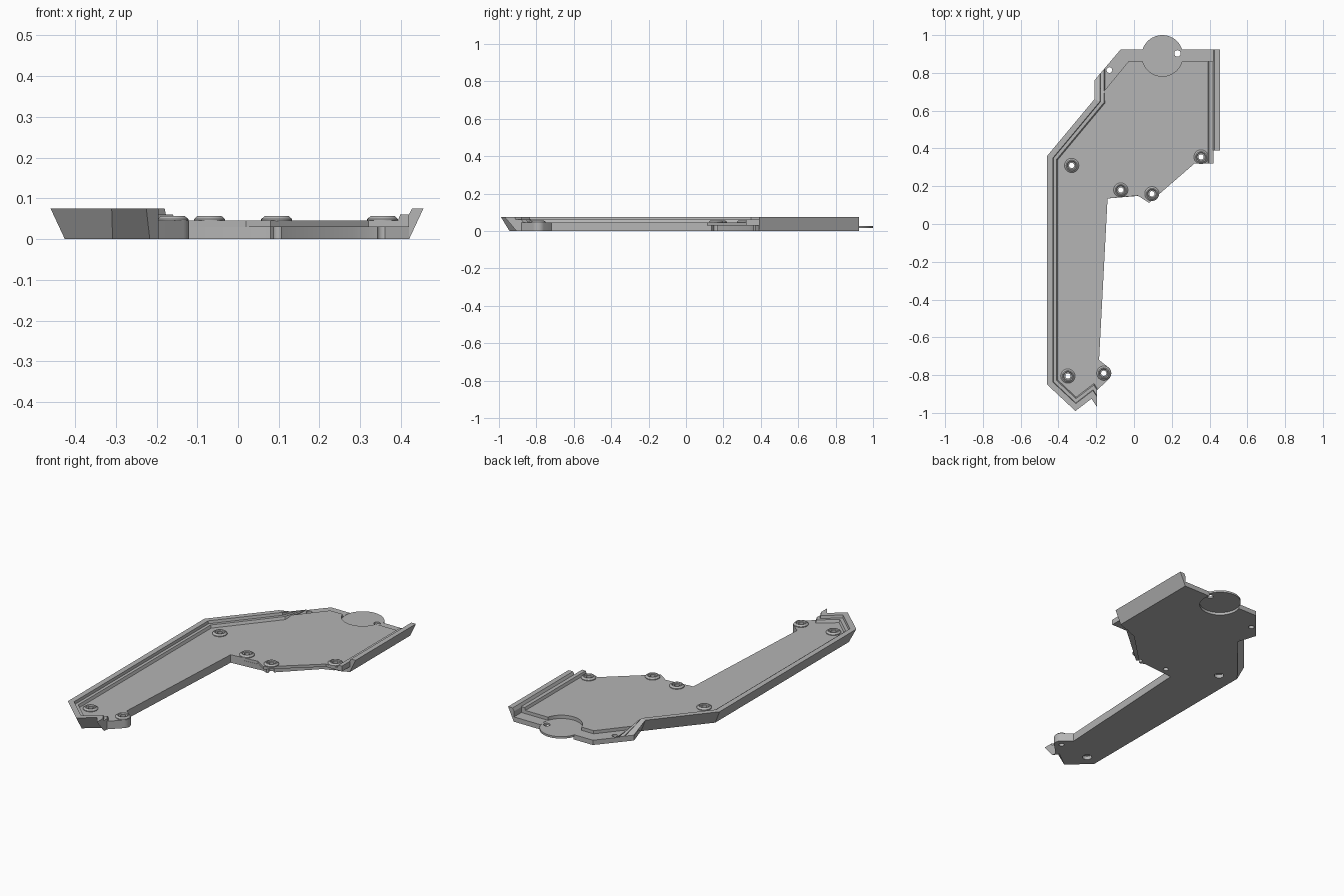
import bpy, bmesh, math
from mathutils import Vector

if "Cube" in bpy.data.objects:
    bpy.data.objects.remove(bpy.data.objects["Cube"], do_unlink=True)

grey = bpy.data.materials.new("plain grey")
grey.use_nodes = True
colour = (0.46, 0.46, 0.46, 1)
grey.diffuse_color = colour
grey.node_tree.nodes["Principled BSDF"].inputs["Base Color"].default_value = colour


def finish(name, bm):
    bmesh.ops.recalc_face_normals(bm, faces=bm.faces)
    me = bpy.data.meshes.new(name)
    bm.to_mesh(me)
    bm.free()
    me.materials.append(grey)
    ob = bpy.data.objects.new(name, me)
    bpy.context.collection.objects.link(ob)
    return ob


def loft(name, rings, caps=True, loop=False):
    """Join equal closed rings of points into a skin."""
    bm = bmesh.new()
    vs = [[bm.verts.new(p) for p in r] for r in rings]
    n = len(vs[0])
    pairs = list(zip(vs, vs[1:])) + ([(vs[-1], vs[0])] if loop else [])
    for a, b in pairs:
        for i in range(n):
            j = (i + 1) % n
            bm.faces.new((a[i], a[j], b[j], b[i]))
    if caps and not loop:
        bm.faces.new(vs[0])
        bm.faces.new(vs[-1])
    return finish(name, bm)


def slab(name, outline, z0, z1):
    return loft(name, [[(x, y, z) for x, y in outline] for z in (z0, z1)])


def circle(c, r, n=32):
    return [(c[0] + r * math.cos(math.tau * i / n),
             c[1] + r * math.sin(math.tau * i / n)) for i in range(n)]


def smooth(ob):
    bpy.ops.object.select_all(action='DESELECT')
    ob.select_set(True)
    bpy.context.view_layer.objects.active = ob
    bpy.ops.object.shade_smooth_by_angle(angle=math.radians(25))


def cut(targets, outline, z0=-1, z1=1):
    cutter = slab("cutter", outline, z0, z1)
    cutter.hide_render = True
    for ob in targets:
        mod = ob.modifiers.new("cut", 'BOOLEAN')
        mod.operation = 'DIFFERENCE'
        mod.solver = 'EXACT'
        mod.object = cutter
        bpy.context.view_layer.objects.active = ob
        bpy.ops.object.modifier_apply(modifier=mod.name)
    bpy.data.objects.remove(cutter, do_unlink=True)


# Outer edge of the raised rim, from the back notch round to the front tip
path = [Vector(p) for p in ((-.21, .76), (-.21, .66), (-.46, .36), (-.46, -.85),
                            (-.31, -.99), (-.225, -.925), (-.195, -.97))]
end_caps = (Vector((.65, .76)), Vector((0, 1)))


def inset(d):
    """Mitred inward offset of the rim path."""
    dirs = [(b - a).normalized() for a, b in zip(path, path[1:])]
    nor = [Vector((-v.y, v.x)) for v in dirs]
    out = []
    for i, p in enumerate(path):
        if i == 0 or i == len(path) - 1:
            c, n = (end_caps[0], nor[0]) if i == 0 else (end_caps[1], nor[-1])
            out.append(p + c * d / c.dot(n))
        else:
            a, b = nor[i - 1], nor[i]
            out.append(p + (a + b) * d / (1 + a.dot(b)))
    return out


# Rim: sloped outside, stepped inside, falling away at the back notch
profile = [(0, .075), (.03, .075), (.033, .06), (.05, .06), (.056, .045),
           (.056, .04), (.035, 0)]
lines = [(inset(d), z) for d, z in profile]
loft("raised_rim", [[(*pts[i], min(z, .03) if i == 0 else z) for pts, z in lines]
                    for i in range(len(path))])

# Floor plate in two layers, the upper one overhanging the front edge
left_edge = [tuple(p) for p in inset(.035)[1:]]
lug = [(-.16 + .04 * math.cos(a), -.79 + .04 * math.sin(a))
       for a in [math.radians(-50 + 12 * i) for i in range(9)]]
arm_edge = [(-.195, -.88)] + lug + [(-.185, -.72), (-.14, .135)]
back_edge = [(.42, .86), (-.03, .86), (-.17, .69)]
upper_front = [(.02, .15), (.08, .112), (.32, .32), (.42, .32)]
lower_front = [(.05, .151), (.08, .14), (.285, .34), (.42, .39)]
lower = slab("floor_lower", left_edge + arm_edge + lower_front + back_edge, 0, .03)
upper = slab("floor_upper", left_edge + arm_edge + upper_front + back_edge, .03, .045)

# Low ledge along the back
ledge = slab("back_ledge", [(-.21, .76), (-.07, .925), (.42, .925)] + back_edge
             + [(-.175, .65)], 0, .027)

# Thin round tab set in a round pocket
hub = (.15, .89)
cut([lower, upper, ledge], circle(hub, .108, 48))
tab = slab("round_tab", circle(hub, .11, 48), .015, .026)
cut([tab, ledge], circle((.23, .903), .017))
cut([ledge], circle((-.13, .815), .015))

# Side wall and the rail inside it
wall = [(.42, 0), (.455, .075), (.427, .075), (.418, .058), (.418, .02)]
loft("side_wall", [[(x, y, z) for x, z in wall] for y in (.39, .925)])
rail = [(.392, .044), (.398, .06), (.42, .06), (.42, .044)]
loft("side_rail", [[(x, y, z) for x, z in rail] for y in (.32, .86)])

# Screw bosses: a chamfered ring over a hole through the floor
boss = [(.038, .044), (.038, .049), (.029, .057), (.024, .057), (.021, .052),
        (.014, .052), (.014, .044)]
spots = [(-.33, .31), (-.35, -.805), (-.07, .18), (.095, .16), (.355, .355),
         (-.16, -.79)]
for k, c in enumerate(spots):
    rings = []
    for i in range(32):
        a = math.tau * i / 32
        rings.append([(c[0] + r * math.cos(a), c[1] + r * math.sin(a), z)
                      for r, z in boss])
    smooth(loft(f"screw_boss_{k + 1}", rings, loop=True))
    cut([lower, upper], circle(c, .014))
    if k < 2:
        cut([lower], circle(c, .025), -1, .02)

for ob in (lower, upper, ledge, tab):
    smooth(ob)
